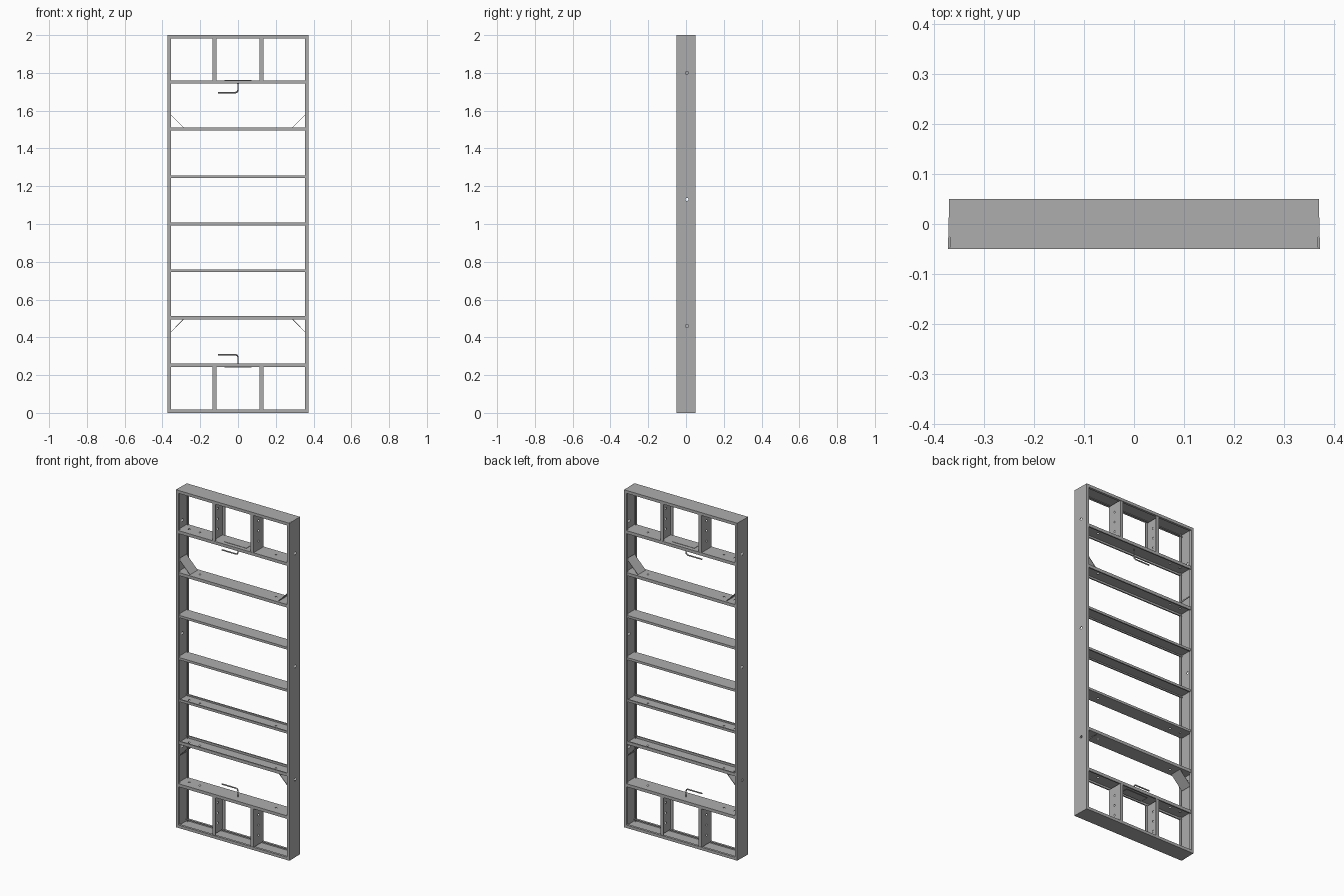
import bpy, bmesh, math
from mathutils import Vector, Matrix

cube = bpy.data.objects.get("Cube")
if cube:
    bpy.data.objects.remove(cube)

steel = bpy.data.materials.new("grey steel")
steel.use_nodes = True
colour = (0.42, 0.42, 0.42, 1)
steel.diffuse_color = colour
steel.node_tree.nodes["Principled BSDF"].inputs["Base Color"].default_value = colour

T = 0.003          # sheet thickness
HALF_W, HALF_D, TOP = 0.373, 0.05, 2.0


def finish(name, bm):
    bmesh.ops.recalc_face_normals(bm, faces=bm.faces[:])
    mesh = bpy.data.meshes.new(name)
    bm.to_mesh(mesh)
    bm.free()
    mesh.materials.append(steel)
    obj = bpy.data.objects.new(name, mesh)
    bpy.context.collection.objects.link(obj)
    return obj


def channel_outline(depth, height, lip, taper=0):
    """C section: web at v = 0, flanges rising to v = height, lips turned inward."""
    d = depth / 2
    half = [(d, 0), (d, height), (d - lip, height), (d - lip, height - T),
            (d - T, height - T), (d - T, T)]
    if not lip:
        half = [(d, 0), (d, height), (d - T, height), (d - T, T)]
    pts = half + [(-u, v) for u, v in reversed(half)]
    # the back corner of the web is set in slightly
    return [(u, v + taper * (u + d) / depth if v <= T else v) for u, v in pts]


def channel(name, start, end, inward, outline):
    """Sweep a section from start to end; u runs along y, v along the inward direction."""
    start, end, inward = Vector(start), Vector(end), Vector(inward)
    bm = bmesh.new()
    verts = [bm.verts.new(start + Vector((0, u, 0)) + inward * v) for u, v in outline]
    face = bm.faces.new(verts)
    out = bmesh.ops.extrude_face_region(bm, geom=[face])
    moved = [g for g in out["geom"] if isinstance(g, bmesh.types.BMVert)]
    bmesh.ops.translate(bm, verts=moved, vec=end - start)
    return finish(name, bm)


def drill(obj, points, axis, radius):
    """Cut round holes through a part."""
    bm = bmesh.new()
    turn = Vector((0, 0, 1)).rotation_difference(Vector(axis)).to_matrix().to_4x4()
    for p in points:
        bmesh.ops.create_cone(bm, cap_ends=True, segments=12, radius1=radius,
                              radius2=radius, depth=0.012,
                              matrix=Matrix.Translation(p) @ turn)
    cutter = finish(obj.name + "_cutter", bm)
    cutter.hide_render = True
    cutter.hide_set(True)
    mod = obj.modifiers.new("holes", "BOOLEAN")
    mod.object = cutter
    mod.operation = "DIFFERENCE"
    mod.solver = "EXACT"


# outer frame: two stiles and two end rails, open towards the middle
frame = channel_outline(2 * HALF_D, 0.017, 0.014)
stile = channel_outline(2 * HALF_D, 0.017, 0.014, taper=0.0025)
for side, label in ((1, "left"), (-1, "right")):
    x = side * HALF_W
    obj = channel(label + "_stile", (x, 0, 0), (x, 0, TOP), (-side, 0, 0), stile)
    drill(obj, [(x, 0.005, z) for z in (0.46, 1.13, 1.80)], (1, 0, 0), 0.008)
X_END = HALF_W - 0.004
channel("top_rail", (-X_END, 0, TOP), (X_END, 0, TOP), (0, 0, -1), frame)
channel("bottom_rail", (-X_END, 0, 0), (X_END, 0, 0), (0, 0, 1), frame)

# cross ribs: height of centre, depth, section height, web side, drilled or not
ribs = [("lock_rib_lower", 0.252, 0.096, 0.018, 1, True),
        ("gusset_rib_lower", 0.503, 0.092, 0.018, -1, True),
        ("middle_rib_lower", 0.752, 0.085, 0.014, -1, True),
        ("middle_rib_centre", 1.0, 0.085, 0.014, 1, False),
        ("middle_rib_upper", 1.25, 0.085, 0.014, 1, False),
        ("gusset_rib_upper", 1.503, 0.092, 0.018, 1, True),
        ("lock_rib_upper", 1.752, 0.096, 0.018, 1, True)]
for name, z, depth, height, web, drilled in ribs:
    zw = z + web * height / 2
    obj = channel(name, (-X_END + 0.003, 0, zw), (X_END - 0.003, 0, zw),
                  (0, 0, -web), channel_outline(depth, height, 0.008))
    if drilled:
        drill(obj, [(x, 0, zw) for x in (-0.32, -0.25, 0.25)], (0, 0, 1), 0.006)

# short studs in both end bays
for end, z0, z1 in (("lower", 0.015, 0.245), ("upper", 1.76, 1.985)):
    for x, label in ((-0.125, "right"), (0.125, "left")):
        side = 1 if x > 0 else -1
        xw = x + side * 0.01
        obj = channel(f"{label}_stud_{end}", (xw, 0, z0), (xw, 0, z1), (-side, 0, 0),
                      channel_outline(0.094, 0.02, 0.005))
        mid = (z0 + z1) / 2
        drill(obj, [(xw, 0, mid + dz) for dz in (-0.06, 0, 0.06)], (1, 0, 0), 0.006)

# diagonal gusset plates in the corners
for end, z_rib, way in (("upper", 1.512, 1), ("lower", 0.494, -1)):
    for side, label in ((1, "left"), (-1, "right")):
        bm = bmesh.new()
        a = Vector((side * 0.290, 0, z_rib))
        b = Vector((side * 0.364, 0, z_rib + way * 0.075))
        across = Vector(((b - a).z, 0, -(b - a).x)).normalized() * T / 2
        ring = [bm.verts.new(p + Vector((0, -0.036, 0)))
                for p in (a - across, b - across, b + across, a + across)]
        face = bm.faces.new(ring)
        out = bmesh.ops.extrude_face_region(bm, geom=[face])
        moved = [g for g in out["geom"] if isinstance(g, bmesh.types.BMVert)]
        bmesh.ops.translate(bm, verts=moved, vec=(0, 0.072, 0))
        finish(f"{label}_gusset_{end}", bm)

# bent rod handles on the lock ribs, with a thin mounting plate behind each
for end, z_rib, way in (("upper", 1.745, -1), ("lower", 0.259, 1)):
    curve = bpy.data.curves.new("handle_" + end, "CURVE")
    curve.dimensions = "3D"
    curve.bevel_depth = 0.004
    curve.bevel_resolution = 2
    curve.use_fill_caps = True
    spline = curve.splines.new("POLY")
    z_bar = z_rib + way * 0.049
    path = [(0, z_rib - way * 0.01), (0, z_bar - way * 0.012),
            (-0.004, z_bar - way * 0.004), (-0.012, z_bar), (-0.105, z_bar)]
    spline.points.add(len(path) - 1)
    for point, (x, z) in zip(spline.points, path):
        point.co = (x, 0, z, 1)
    curve.materials.append(steel)
    handle = bpy.data.objects.new("handle_" + end, curve)
    bpy.context.collection.objects.link(handle)

    bm = bmesh.new()
    z_plate = z_rib - way * 0.0165
    bmesh.ops.create_cube(bm, size=1, matrix=Matrix.Translation((0, 0, z_plate))
                          @ Matrix.Diagonal((0.145, 0.05, T, 1)))
    finish("handle_plate_" + end, bm)
